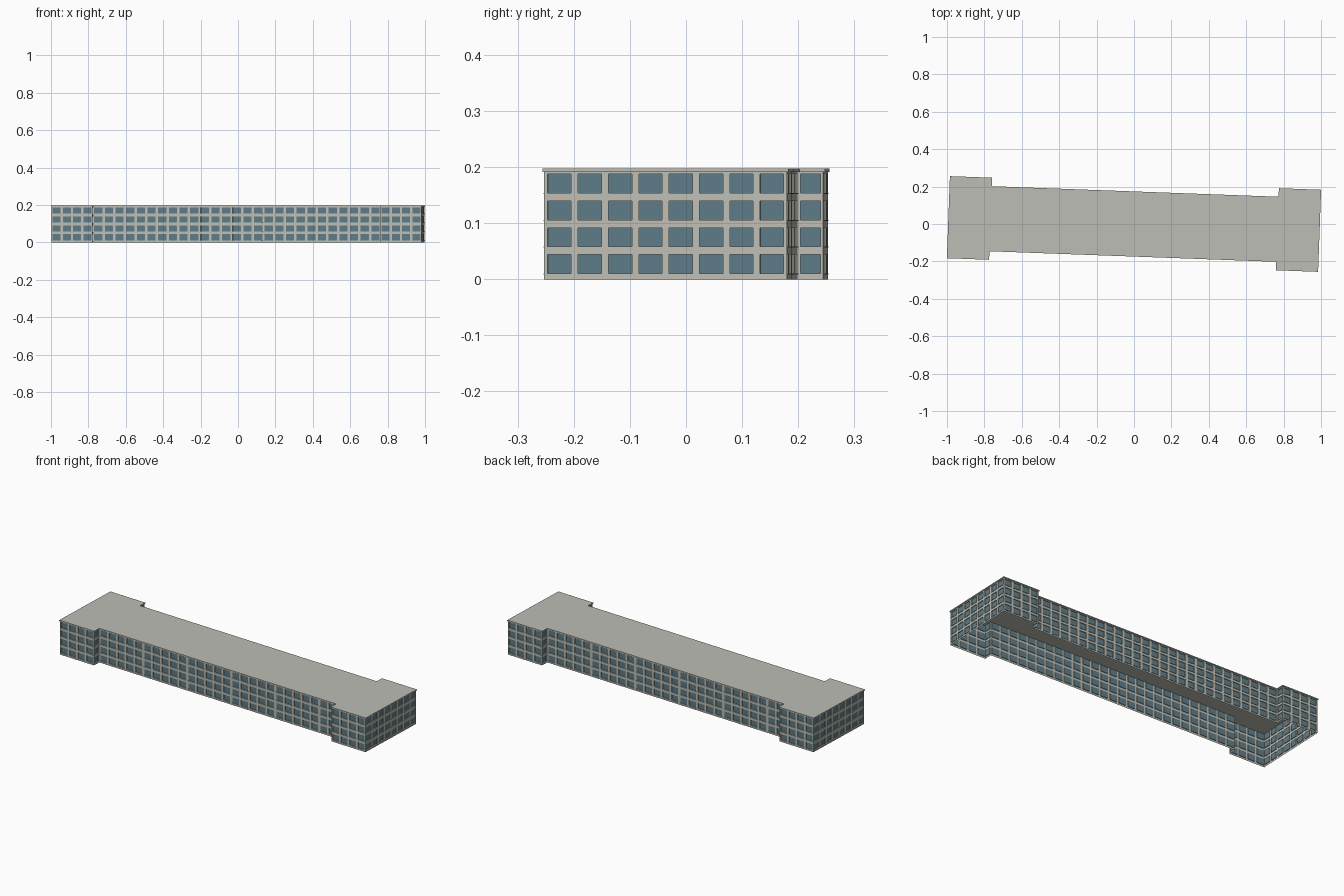
import bpy, bmesh, math
from mathutils import Vector, Matrix

if "Cube" in bpy.data.objects:
    bpy.data.objects.remove(bpy.data.objects["Cube"])

ANGLE = math.radians(-2.1)           # whole block is turned slightly in plan
ROT = Matrix.Rotation(ANGLE, 4, 'Z')
WALL_TOP, ROOF_TOP = 0.191, 0.197
FLOORS = 4
STOREY = WALL_TOP / FLOORS
DEPTH = 0.004                        # window recess


def material(name, rgb):
    m = bpy.data.materials.new(name)
    m.diffuse_color = (*rgb, 1)
    m.use_nodes = True
    m.node_tree.nodes["Principled BSDF"].inputs["Base Color"].default_value = m.diffuse_color
    return m


wall_mat = material("pale_concrete", (0.52, 0.52, 0.46))
glass_mat = material("blue_grey_glass", (0.112, 0.202, 0.246))
roof_mat = material("roof_grey", (0.51, 0.515, 0.465))


def outline(o):
    """Counter-clockwise dumbbell plan, grown outwards by o."""
    L, W, X, M = 0.990 + o, 0.2165 + o, 0.770 - o, 0.171 + o
    half = [(-L, -W), (-X, -W), (-X, -M), (X, -M), (X, -W), (L, -W)]
    return half + [(-x, -y) for x, y in half]


def finish(bm, name, mats):
    bm.transform(ROT)
    me = bpy.data.meshes.new(name)
    bm.to_mesh(me)
    bm.free()
    for m in mats:
        me.materials.append(m)
    ob = bpy.data.objects.new(name, me)
    bpy.context.collection.objects.link(ob)
    return ob


# Facades: one cell per bay and storey, with a recessed pane and a thin sill
walls, sills = bmesh.new(), bmesh.new()
BAYS = [4, 1, 27, 1, 4, 8] * 2
pts = outline(0)
for i, bays in enumerate(BAYS):
    a = Vector((*pts[i], 0))
    b = Vector((*pts[(i + 1) % len(pts)], 0))
    u = (b - a).normalized()
    n = Vector((u.y, -u.x, 0))
    bay = (b - a).length / bays

    def P(s, z, out=0.0):
        return a + u * s + n * out + Vector((0, 0, z))

    def ring(s0, s1, z0, z1, out=0.0):
        return [P(s0, z0, out), P(s1, z0, out), P(s1, z1, out), P(s0, z1, out)]

    for k in range(bays):
        for f in range(FLOORS):
            s, z = k * bay, f * STOREY
            w0, w1 = s + bay * 0.115, s + bay * 0.885
            z0, z1 = z + 0.0105, z + 0.044
            outer = [walls.verts.new(p) for p in ring(s, s + bay, z, z + STOREY)]
            inner = [walls.verts.new(p) for p in ring(w0, w1, z0, z1)]
            pane = [walls.verts.new(p) for p in ring(w0, w1, z0, z1, -DEPTH)]
            for lo, hi in ((outer, inner), (inner, pane)):
                for j in range(4):
                    q = (j + 1) % 4
                    walls.faces.new((lo[j], lo[q], hi[q], hi[j]))
            walls.faces.new(pane).material_index = 1
            # sill
            back = [sills.verts.new(p) for p in ring(w0, w1, z0 - 0.002, z0)]
            front = [sills.verts.new(p) for p in ring(w0, w1, z0 - 0.002, z0, 0.002)]
            for j in range(4):
                q = (j + 1) % 4
                sills.faces.new((back[j], back[q], front[q], front[j]))
            sills.faces.new(front)
bmesh.ops.remove_doubles(walls, verts=walls.verts, dist=1e-5)
finish(walls, "facade_walls", [wall_mat, glass_mat])
finish(sills, "window_sills", [wall_mat])

# Flat roof slab with a small overhang
roof = bmesh.new()
base = roof.faces.new([roof.verts.new((x, y, WALL_TOP)) for x, y in outline(0.003)])
ext = bmesh.ops.extrude_face_region(roof, geom=[base], use_keep_orig=True)
top = [v for v in ext["geom"] if isinstance(v, bmesh.types.BMVert)]
bmesh.ops.translate(roof, verts=top, vec=(0, 0, ROOF_TOP - WALL_TOP))
bmesh.ops.recalc_face_normals(roof, faces=roof.faces)
finish(roof, "roof_slab", [roof_mat])
